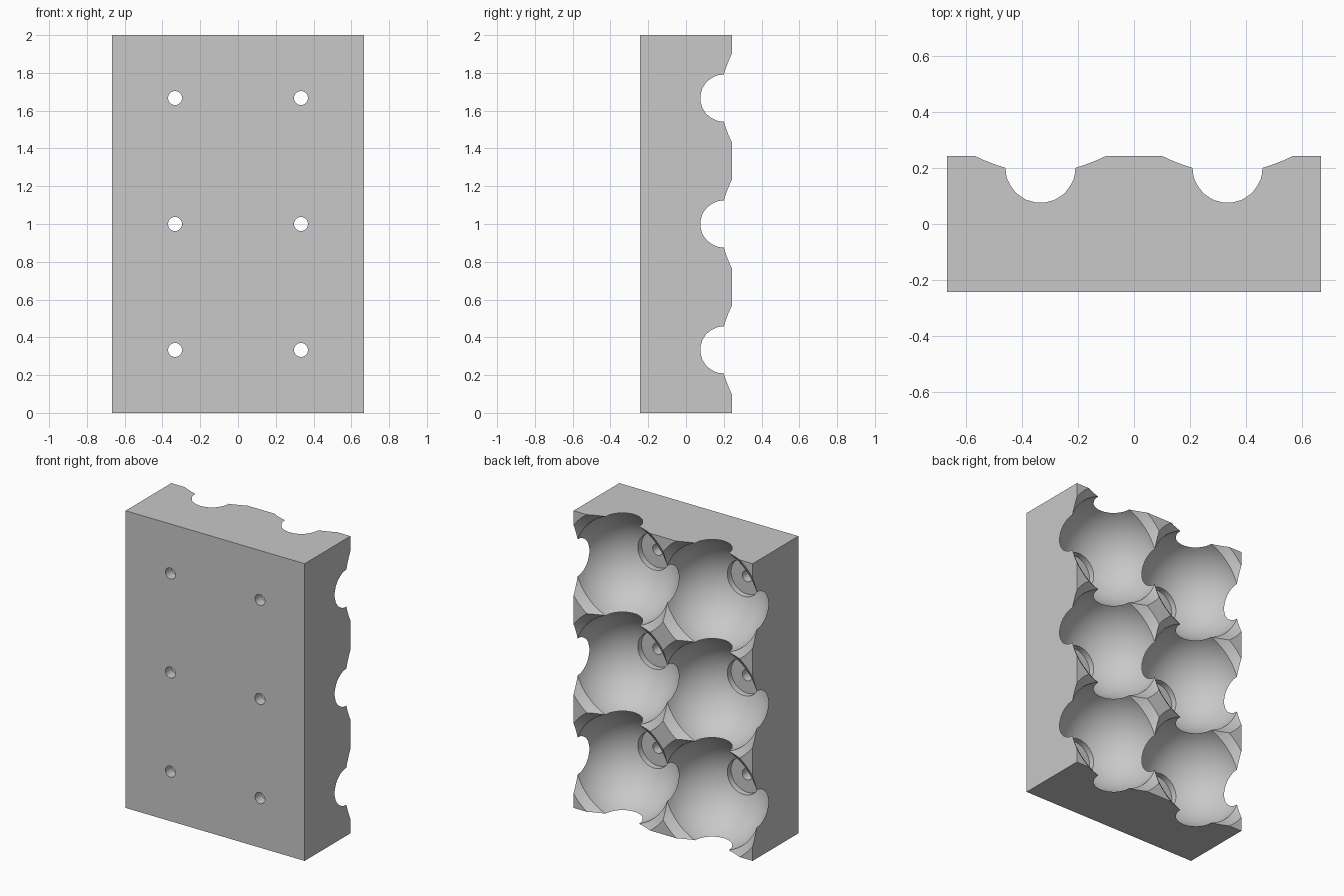
import bpy, bmesh, math
from mathutils import Matrix, Vector

if "Cube" in bpy.data.objects:
    bpy.data.objects.remove(bpy.data.objects["Cube"], do_unlink=True)

PITCH = 2 / 3            # spacing of the cups
HALF_DEPTH = 0.243
BALL_R, BALL_Y = 0.356, 0.2
SEAT_R, SEAT_Y = 0.12, -0.175
HOLE_R = 0.037

grey = bpy.data.materials.new("plain_grey")
grey.use_nodes = True
colour = (0.58, 0.58, 0.58, 1)
grey.diffuse_color = colour
grey.node_tree.nodes["Principled BSDF"].inputs["Base Color"].default_value = colour


def make_object(name, bm):
    bmesh.ops.recalc_face_normals(bm, faces=bm.faces)
    mesh = bpy.data.meshes.new(name)
    bm.to_mesh(mesh)
    bm.free()
    mesh.materials.append(grey)
    obj = bpy.data.objects.new(name, mesh)
    bpy.context.collection.objects.link(obj)
    return obj


def lathe(name, profile, segments):
    """Closed solid turned about the y axis from (radius, y) points."""
    bm = bmesh.new()
    rings = []
    for r, y in profile:
        angles = [2 * math.pi * (i + 0.5) / segments for i in range(segments)]
        rings.append([bm.verts.new((r * math.cos(a), y, r * math.sin(a))) for a in angles])
    for low, high in zip(rings, rings[1:]):
        for i in range(segments):
            j = (i + 1) % segments
            bm.faces.new((low[i], low[j], high[j], high[i]))
    bm.faces.new(rings[0])
    bm.faces.new(rings[-1])
    return make_object(name, bm)


# Solid block
bm = bmesh.new()
bmesh.ops.create_cube(bm, size=1)
bmesh.ops.transform(bm, verts=bm.verts, matrix=Matrix.Translation(Vector((0, 0, 1)))
                    @ Matrix.Diagonal((2 * PITCH, 2 * HALF_DEPTH, 2, 1)))
block = make_object("cup_block", bm)

# Cup cutter: drain hole, flat seat, round bowl, flared rim
start = math.asin(SEAT_R / BALL_R)
profile = [(HOLE_R, -0.3), (HOLE_R, SEAT_Y), (SEAT_R, SEAT_Y)]
steps = 20
for i in range(steps + 1):
    a = start + (math.pi / 2 - start) * i / steps
    profile.append((BALL_R * math.sin(a), BALL_Y - BALL_R * math.cos(a)))
profile.append((0.447, 0.275))
cutter = lathe("cup_cutter", profile, 64)
cutter.hide_render = True

# Cut the grid of cups one at a time
bpy.context.view_layer.objects.active = block
for column in (-0.5, 0.5):
    for row in (0.5, 1.5, 2.5):
        cutter.location = (column * PITCH, 0, row * PITCH)
        bpy.context.view_layer.update()
        cut = block.modifiers.new("cup", 'BOOLEAN')
        cut.operation = 'DIFFERENCE'
        cut.solver = 'EXACT'
        cut.object = cutter
        bpy.ops.object.modifier_apply(modifier=cut.name)
bpy.data.objects.remove(cutter, do_unlink=True)

# Smooth bowls with sharp rims
bpy.ops.object.select_all(action='DESELECT')
block.select_set(True)
bpy.ops.object.shade_smooth_by_angle(angle=math.radians(25))
